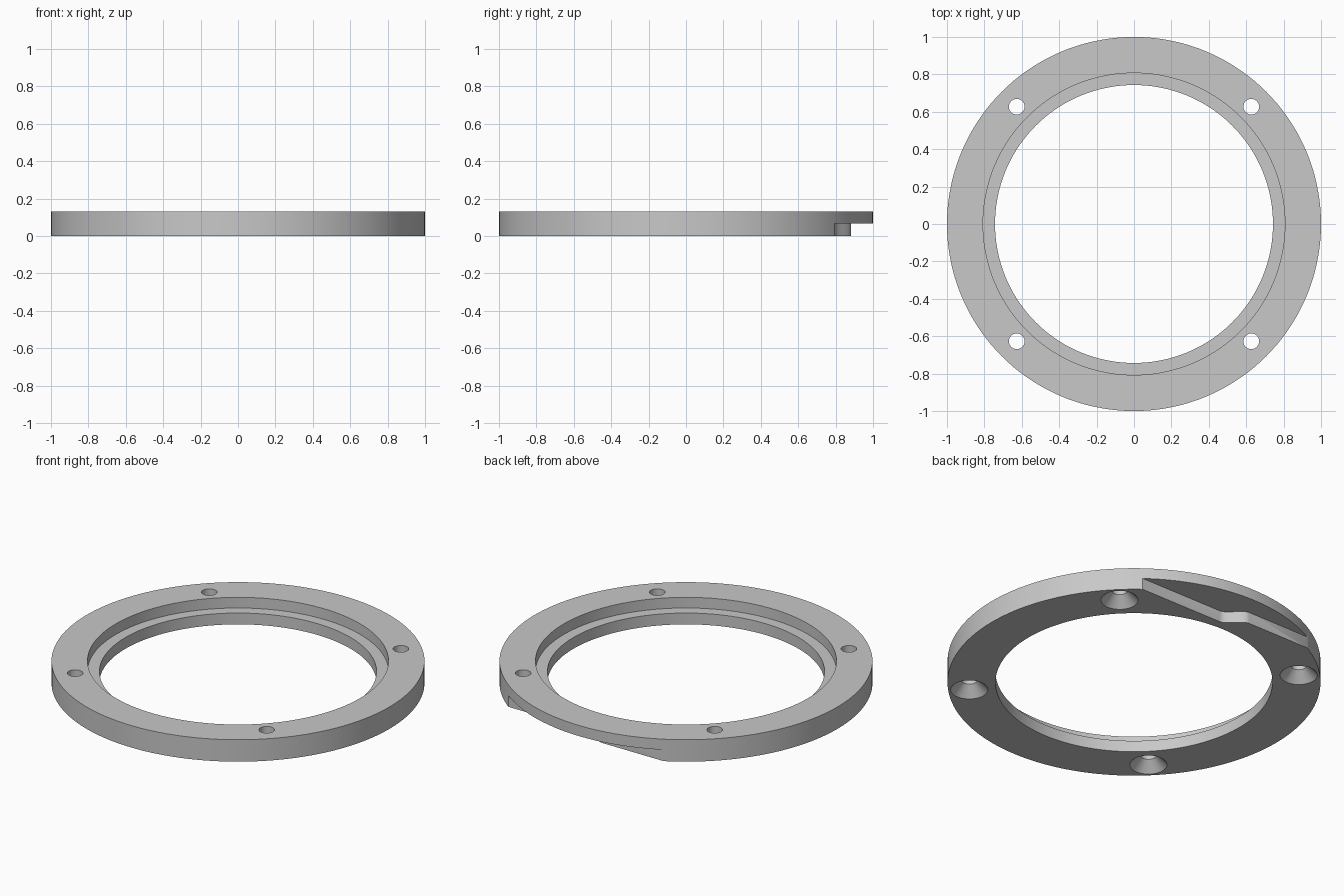
import bpy, bmesh, math

HEIGHT = 0.13      # full ring thickness
STEP = 0.067       # level of the inner ledge and of the pocket roof
HOLE = 0.627       # bolt hole offset in x and y

cube = bpy.data.objects.get("Cube")
if cube:
    bpy.data.objects.remove(cube, do_unlink=True)

grey = bpy.data.materials.new("plain grey")
grey.use_nodes = True
colour = (0.58, 0.58, 0.58, 1)
grey.diffuse_color = colour
grey.node_tree.nodes["Principled BSDF"].inputs["Base Color"].default_value = colour


def finish(bm, name):
    bmesh.ops.recalc_face_normals(bm, faces=bm.faces)
    mesh = bpy.data.meshes.new(name)
    bm.to_mesh(mesh)
    bm.free()
    mesh.materials.append(grey)
    obj = bpy.data.objects.new(name, mesh)
    bpy.context.collection.objects.link(obj)
    return obj


def revolve(name, profile, segments):
    """Turn a closed (radius, z) outline about the z axis."""
    bm = bmesh.new()
    verts = [bm.verts.new((r, 0, z)) for r, z in profile]
    edges = [bm.edges.new((verts[i - 1], verts[i])) for i in range(len(verts))]
    bmesh.ops.spin(bm, geom=verts + edges, cent=(0, 0, 0), axis=(0, 0, 1),
                   angle=math.tau, steps=segments, use_merge=True)
    bmesh.ops.remove_doubles(bm, verts=bm.verts, dist=1e-5)
    bmesh.ops.dissolve_degenerate(bm, edges=bm.edges, dist=1e-5)
    return finish(bm, name)


def extrude_outline(name, outline, bottom, top):
    bm = bmesh.new()
    face = bm.faces.new([bm.verts.new((x, y, bottom)) for x, y in outline])
    new = bmesh.ops.extrude_face_region(bm, geom=[face])["geom"]
    bmesh.ops.translate(bm, vec=(0, 0, top - bottom),
                        verts=[v for v in new if isinstance(v, bmesh.types.BMVert)])
    return finish(bm, name)


# Ring with a stepped seat around its opening
ring = revolve("mounting_ring", [(0.743, 0), (1, 0), (1, HEIGHT), (0.807, HEIGHT),
                                 (0.807, STEP), (0.743, STEP)], 144)
cutters = []

# Countersunk bolt holes, wide on the underside
for sx in (-1, 1):
    for sy in (-1, 1):
        hole = revolve("hole_cutter", [(0, -0.02), (0.12, -0.02), (0.042, 0.058),
                                       (0.042, 0.2), (0, 0.2)], 40)
        hole.location = (sx * HOLE, sy * HOLE, 0)
        cutters.append(hole)

# Underside pocket at the back: two straight walls joined by an S bend
low, high, bend = 0.795, 0.882, 0.065
outline = [(1.2, 1.2), (-1.2, 1.2), (-1.2, high)]
for i in range(17):
    t = i / 16
    outline.append((bend * (2 * t - 1), high + (low - high) * t * t * (3 - 2 * t)))
outline.append((1.2, low))
cutters.append(extrude_outline("pocket_cutter", outline, -0.1, STEP))

# Cut the openings, then drop the cutters
bpy.context.view_layer.objects.active = ring
for cutter in cutters:
    cutter.hide_render = True
    mod = ring.modifiers.new("cut", "BOOLEAN")
    mod.operation = "DIFFERENCE"
    mod.solver = "EXACT"
    mod.object = cutter
    bpy.ops.object.modifier_apply(modifier=mod.name)
for cutter in cutters:
    bpy.data.objects.remove(cutter, do_unlink=True)

# Smooth round walls, crisp rims
for obj in bpy.context.selected_objects:
    obj.select_set(False)
ring.select_set(True)
bpy.ops.object.shade_smooth_by_angle(angle=math.radians(30))
